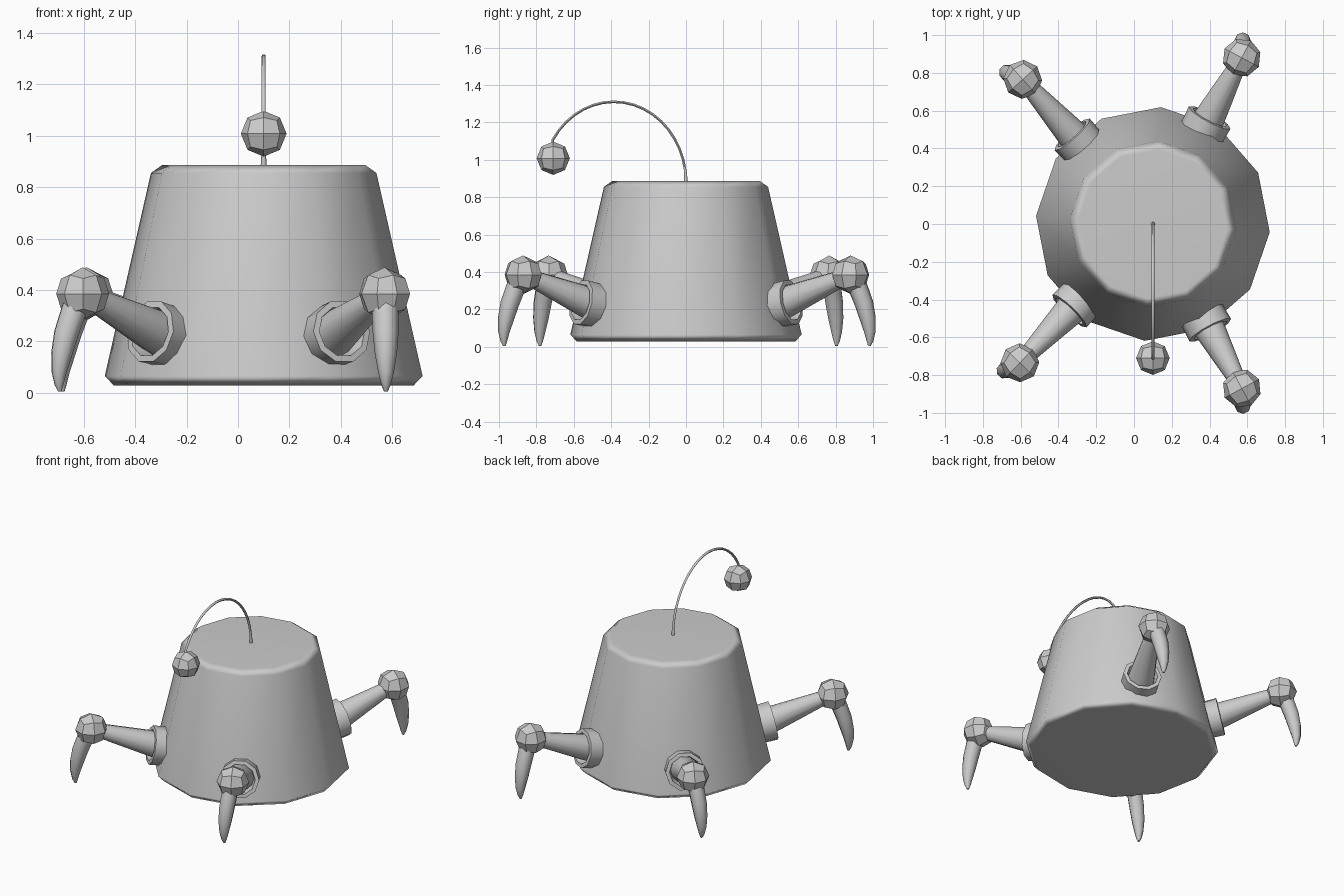
import bpy, bmesh, math
from mathutils import Vector, Matrix

if "Cube" in bpy.data.objects:
    bpy.data.objects.remove(bpy.data.objects["Cube"])

CX = 0.10  # body axis


def finish(ob, angle):
    bpy.ops.object.select_all(action='DESELECT')
    ob.select_set(True)
    bpy.context.view_layer.objects.active = ob
    bpy.ops.object.shade_smooth_by_angle(angle=math.radians(angle))
    return ob


def add_mesh(name, bm, matrix, angle):
    bmesh.ops.recalc_face_normals(bm, faces=bm.faces)
    me = bpy.data.meshes.new(name)
    bm.to_mesh(me)
    bm.free()
    ob = bpy.data.objects.new(name, me)
    bpy.context.collection.objects.link(ob)
    ob.matrix_world = matrix
    return finish(ob, angle)


def lathe(name, profile, sides, loc, axis=(0, 0, 1), phase=0.0, closed=False, angle=40):
    """Revolve (radius, height) points around an axis."""
    bm = bmesh.new()
    rings = [[bm.verts.new((r * math.cos(phase + math.tau * i / sides),
                            r * math.sin(phase + math.tau * i / sides), h))
              for i in range(sides)] for r, h in profile]
    pairs = list(zip(rings, rings[1:]))
    if closed:
        pairs.append((rings[-1], rings[0]))
    else:
        bm.faces.new(rings[0])
        bm.faces.new(rings[-1])
    for a, b in pairs:
        for i in range(sides):
            j = (i + 1) % sides
            bm.faces.new((a[i], a[j], b[j], b[i]))
    rot = Vector(axis).to_track_quat('Z', 'Y').to_matrix().to_4x4()
    return add_mesh(name, bm, Matrix.Translation(loc) @ rot, angle)


def ball(name, r, loc, turn=0.0):
    """Low-poly ball made from a subdivided cube."""
    bm = bmesh.new()
    bmesh.ops.create_cube(bm, size=2)
    bmesh.ops.subdivide_edges(bm, edges=bm.edges[:], cuts=1, use_grid_fill=True)
    for v in bm.verts:
        v.co = v.co.normalized() * r
    return add_mesh(name, bm, Matrix.Translation(loc) @ Matrix.Rotation(turn, 4, 'Z'), 32)


def tube(name, points, radii, thickness, res):
    """Tapered tube along a path."""
    cu = bpy.data.curves.new(name, 'CURVE')
    cu.dimensions = '3D'
    cu.bevel_depth = thickness
    cu.bevel_resolution = res
    cu.use_fill_caps = True
    sp = cu.splines.new('POLY')
    sp.points.add(len(points) - 1)
    for p, co, r in zip(sp.points, points, radii):
        p.co = (*co, 1)
        p.radius = r / thickness
    ob = bpy.data.objects.new(name, cu)
    bpy.context.collection.objects.link(ob)
    bpy.ops.object.select_all(action='DESELECT')
    ob.select_set(True)
    bpy.context.view_layer.objects.active = ob
    bpy.ops.object.convert(target='MESH')
    return finish(bpy.context.view_layer.objects.active, 60)


# twelve-sided body with chamfered rims
body = lathe("body", [(0.585, 0.028), (0.62, 0.065), (0.44, 0.855), (0.395, 0.887)],
             12, (CX, 0, 0), phase=math.radians(-4), angle=60)
body.modifiers.new("even_shading", 'WEIGHTED_NORMAL')

# arched antenna with a ball on the end
arc = [(CX, -0.385 + 0.385 * math.cos(t), 0.88 + 0.43 * math.sin(t))
       for t in (math.radians(148) * i / 18 for i in range(19))]
path = [(CX, 0, 0.86)] + arc + [(CX, -0.71, 1.03)]
tube("antenna", path, [0.012] * 2 + [0.008] * (len(path) - 2), 0.01, 1)
ball("antenna_ball", 0.089, (CX, -0.71, 1.008))

# legs: name, angle around body, knee distance, claw heading
LEGS = [("front_right", -61.6, 0.990, -87), ("back_right", 61.9, 0.998, 87),
        ("front_left", -133.8, 1.018, -153), ("back_left", 132, 1.03, 157)]
CLAW = [(0.01, 0.385, 0.055), (0.042, 0.31, 0.052), (0.072, 0.23, 0.050),
        (0.092, 0.15, 0.043), (0.103, 0.08, 0.031), (0.103, 0.03, 0.018), (0.100, 0.005, 0.007)]

for name, ang, dist, heading in LEGS:
    a, h = math.radians(ang), math.radians(heading)
    out = Vector((math.cos(a), math.sin(a), 0))
    centre = Vector((CX, 0, 0))
    knee = centre + out * dist + Vector((0, 0, 0.385))
    hip = centre + out * 0.56 + Vector((0, 0, 0.222))
    # socket ring, tilted with the body wall
    lathe(name + "_socket", [(0.122, -0.02), (0.125, 0.08), (0.100, 0.082), (0.085, 0.02)],
          10, hip, out + Vector((0, 0, 0.2)), closed=True, angle=40)
    # tapered upper leg
    limb = knee - hip
    lathe(name + "_leg", [(0.09, -0.02), (0.085, 0.06), (0.045, limb.length - 0.05)],
          12, hip, limb, angle=40)
    # knee and curved claw
    ball(name + "_knee", 0.103, knee, a)
    flat = Vector((math.cos(h), math.sin(h), 0))
    base = Vector((knee.x, knee.y, 0))
    tube(name + "_claw", [base + flat * d + Vector((0, 0, z)) for d, z, r in CLAW],
         [r for d, z, r in CLAW], 0.05, 2)
